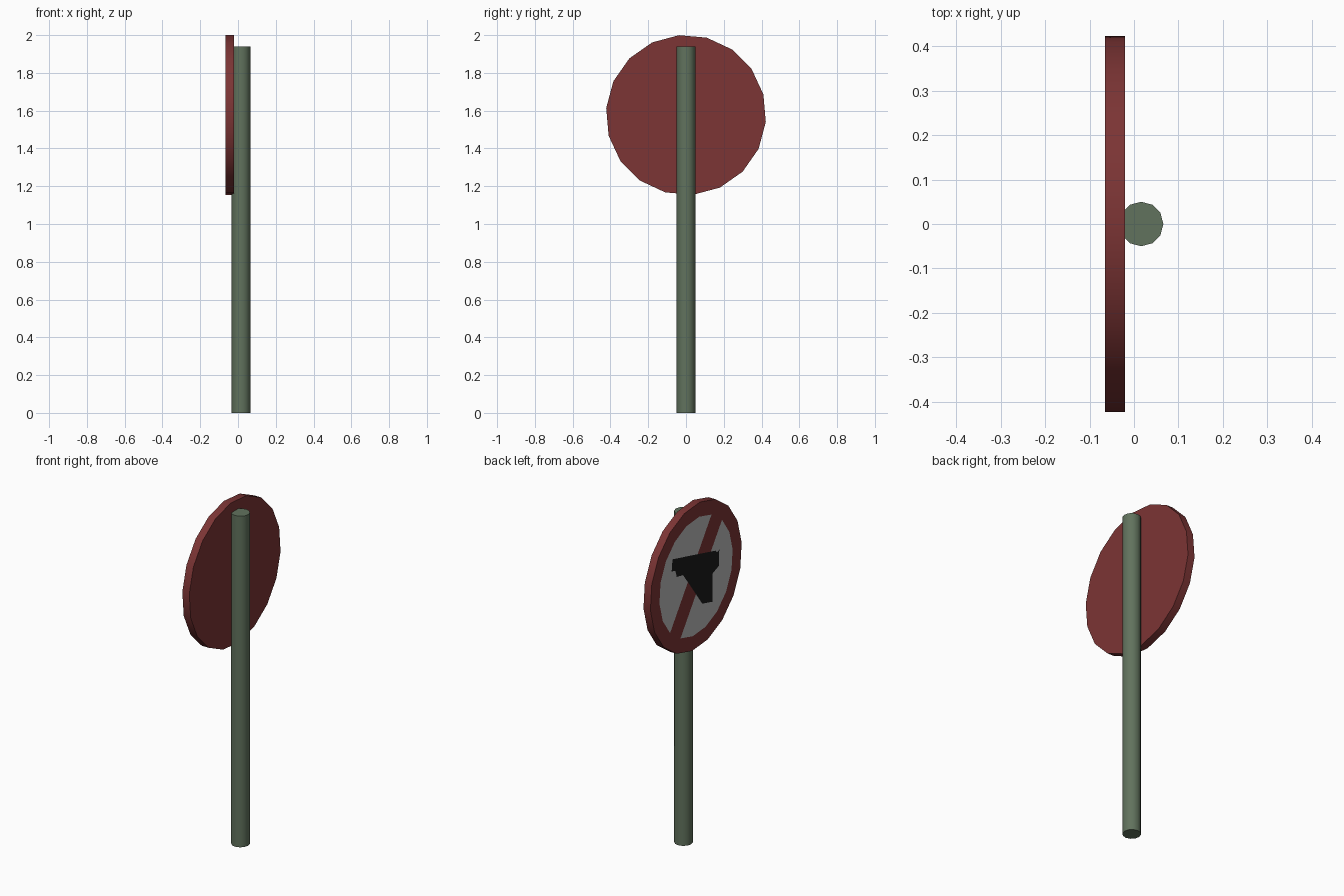
import bpy, bmesh, math

if "Cube" in bpy.data.objects:
    bpy.data.objects.remove(bpy.data.objects["Cube"])

SIDES, R_OUT, R_IN = 18, 0.424, 0.34
CENTRE_Z, X_BACK, X_FACE, X_SYMBOL = 1.577, -0.02, -0.065, -0.0665


def material(name, rgb):
    m = bpy.data.materials.new(name)
    m.diffuse_color = (*rgb, 1)
    m.use_nodes = True
    m.node_tree.nodes["Principled BSDF"].inputs["Base Color"].default_value = m.diffuse_color
    return m


red = material("red", (0.2, 0.035, 0.035))
white = material("white", (0.5, 0.5, 0.5))
black = material("black", (0.01, 0.01, 0.01))
green = material("green", (0.12, 0.17, 0.11))


def finish(bm, name, *mats):
    mesh = bpy.data.meshes.new(name)
    bm.to_mesh(mesh)
    bm.free()
    obj = bpy.data.objects.new(name, mesh)
    bpy.context.collection.objects.link(obj)
    for m in mats:
        mesh.materials.append(m)
    return obj


def smooth(obj):
    bpy.ops.object.select_all(action='DESELECT')
    obj.select_set(True)
    bpy.context.view_layer.objects.active = obj
    bpy.ops.object.shade_smooth_by_angle(angle=math.radians(40))


def on_sign(bm, x, u, v):
    # u runs to the right and v up, as seen by someone facing the sign
    return bm.verts.new((x, -u, CENTRE_Z + v))


def ring(bm, x, r):
    angles = [math.radians(5 + 360 / SIDES * i) for i in range(SIDES)]
    return [on_sign(bm, x, r * math.cos(a), r * math.sin(a)) for a in angles]


# Sign disc: red rim, two white fields and the diagonal bar between them
bm = bmesh.new()
back, front, inner = ring(bm, X_BACK, R_OUT), ring(bm, X_FACE, R_OUT), ring(bm, X_FACE, R_IN)
bm.faces.new(back[::-1])
for i in range(SIDES):
    j = (i + 1) % SIDES
    bm.faces.new((back[i], back[j], front[j], front[i]))
    bm.faces.new((front[i], front[j], inner[j], inner[i]))
bm.faces.new((inner[2], inner[3], inner[11], inner[12]))
for field in (inner[3:12], inner[12:] + inner[:3]):
    bm.faces.new(field).material_index = 1
bmesh.ops.recalc_face_normals(bm, faces=bm.faces)
smooth(finish(bm, "sign_disc", red, white))

# Pistol symbol: body outline plus a thin trigger guard
body = [(-.22, .185), (-.228, .117), (-.188, .106), (-.18, .066), (-.047, .042),
        (-.04, .063), (.03, .047), (.04, -.02), (.056, -.18), (.151, -.205),
        (.151, -.04), (.211, -.016), (.177, .038), (.203, .046), (.213, .076),
        (.195, .068), (.177, .084)]
guard = [(-.047, .042), (-.038, -.01), (.04, -.032), (.04, -.018), (-.028, .002), (-.036, .044)]
bm = bmesh.new()
for outline in (body, guard):
    bm.faces.new([on_sign(bm, X_SYMBOL, u, v) for u, v in outline])
bmesh.ops.triangulate(bm, faces=bm.faces[:])
finish(bm, "pistol_symbol", black)

# Pole
bpy.ops.mesh.primitive_cylinder_add(vertices=12, radius=0.05, depth=1.94,
                                    location=(0.016, 0, 0.97),
                                    rotation=(0, 0, math.pi / 2))
pole = bpy.context.object
pole.name = "pole"
pole.data.materials.append(green)
smooth(pole)
